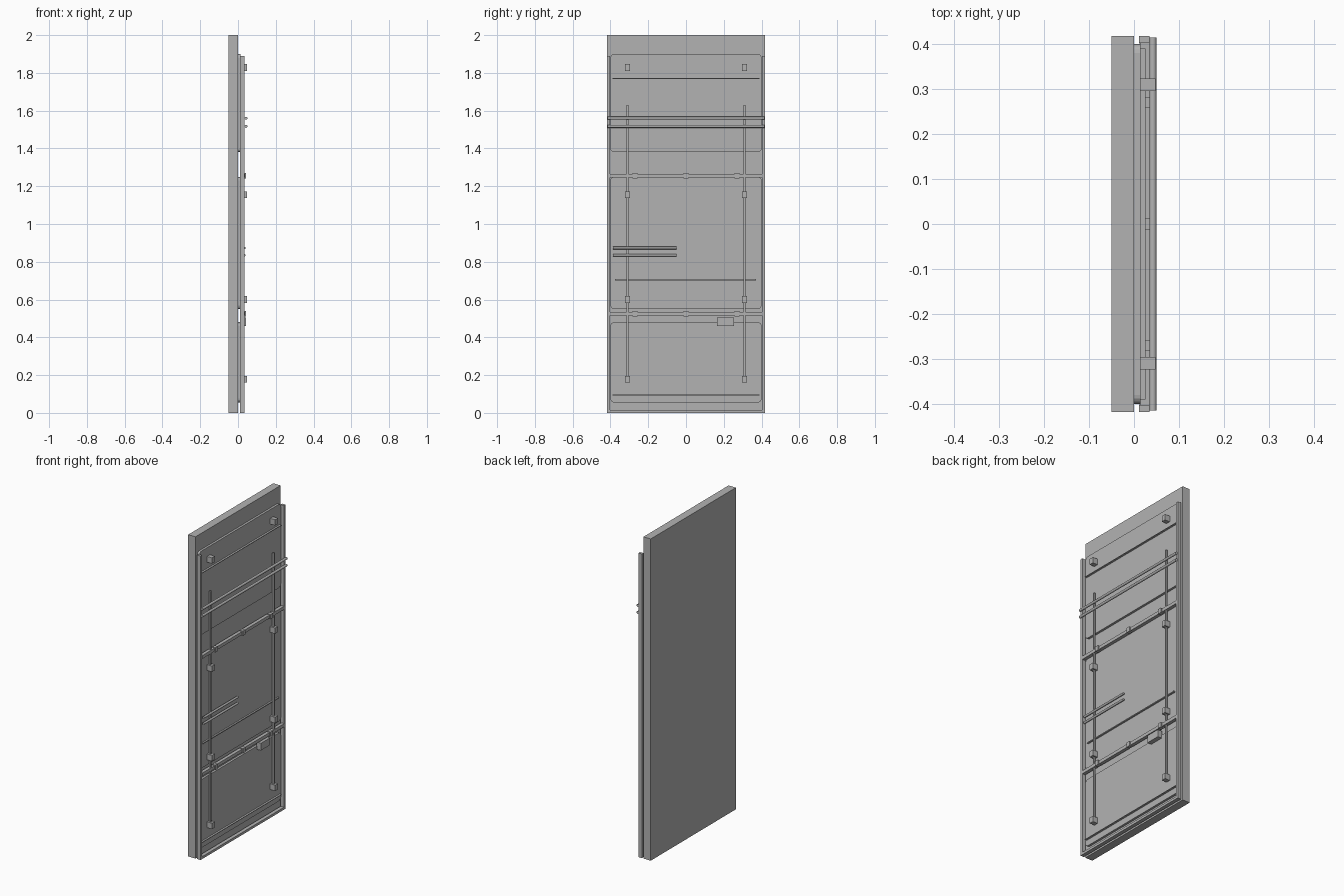
import bpy, bmesh, math
from mathutils import Matrix

if "Cube" in bpy.data.objects:
    bpy.data.objects.remove(bpy.data.objects["Cube"])

grey = bpy.data.materials.new("plain grey")
grey.diffuse_color = (0.45, 0.45, 0.45, 1)
grey.use_nodes = True
grey.node_tree.nodes["Principled BSDF"].inputs["Base Color"].default_value = grey.diffuse_color


def finish(name, bm):
    bmesh.ops.recalc_face_normals(bm, faces=bm.faces)
    mesh = bpy.data.meshes.new(name)
    bm.to_mesh(mesh)
    bm.free()
    mesh.materials.append(grey)
    ob = bpy.data.objects.new(name, mesh)
    bpy.context.collection.objects.link(ob)
    return ob


def box(name, x, y, z):
    """Box from (low, high) ranges."""
    bm = bmesh.new()
    bmesh.ops.create_cube(bm, size=1)
    for v in bm.verts:
        for i, (lo, hi) in enumerate((x, y, z)):
            v.co[i] = lo if v.co[i] < 0 else hi
    return finish(name, bm)


def panel(name, y, z, x0, x1, r):
    """Upright plate with rounded corners."""
    bm = bmesh.new()
    verts = []
    corners = ((y, z[1], 0), (-y, z[1], 90), (-y, z[0], 180), (y, z[0], 270))
    for cy, cz, start in corners:
        oy = cy - math.copysign(r, cy)
        oz = cz - r if cz == z[1] else cz + r
        for k in range(5):
            a = math.radians(start + k * 22.5)
            verts.append(bm.verts.new((x0, oy + r * math.cos(a), oz + r * math.sin(a))))
    face = bm.faces.new(verts)
    ext = bmesh.ops.extrude_face_region(bm, geom=[face], use_keep_orig=True)
    for v in ext["geom"]:
        if isinstance(v, bmesh.types.BMVert):
            v.co.x = x1
    return finish(name, bm)


def tube(name, x, z, y, r):
    """Round rod running across the width."""
    bm = bmesh.new()
    bmesh.ops.create_cone(bm, cap_ends=True, segments=12, radius1=r, radius2=r,
                          depth=y[1] - y[0],
                          matrix=Matrix.Translation((x, (y[0] + y[1]) / 2, z))
                          @ Matrix.Rotation(math.pi / 2, 4, 'X'))
    for f in bm.faces:
        f.smooth = len(f.verts) == 4
    return finish(name, bm)


# Backing slab and the three thin panels on it
box("backing_slab", (-0.05, 0), (-0.418, 0.418), (0, 2))
for name, z in (("top_panel", (1.38, 1.90)), ("middle_panel", (0.55, 1.25)),
                ("bottom_panel", (0.055, 0.48))):
    panel(name, 0.40, z, 0, 0.014, 0.02)

# Side rails, clips and vertical rods, mirrored
for s, side in ((-1, "left"), (1, "right")):
    box(side + "_rail", (0.011, 0.035), sorted((s * 0.402, s * 0.418)), (0, 1.89))
    box(side + "_rod", (0.022, 0.033), (s * 0.31 - 0.005, s * 0.31 + 0.005), (0.17, 1.63))
    for i, z in enumerate((1.828, 1.155, 0.60, 0.178)):
        box(f"{side}_clip_{i}", (0.014, 0.048), (s * 0.31 - 0.014, s * 0.31 + 0.014),
            (z - 0.018, z + 0.018))

# Cross bars with small catches
for z in (1.255, 0.525):
    box("cross_bar", (0.015, 0.036), (-0.402, 0.402), (z - 0.01, z + 0.01))
    for y in (-0.27, 0, 0.27):
        box("catch", (0.02, 0.043), (y - 0.012, y + 0.012), (z - 0.015, z + 0.015))

# Thin horizontal fins
for z in (1.77, 0.095):
    box("fin", (0.013, 0.026), (-0.39, 0.39), (z - 0.002, z + 0.002))
box("thin_strip", (0.013, 0.024), (-0.375, 0.37), (0.702, 0.708))

# Long round bars and short handle bars
for z in (1.56, 1.517):
    tube("long_bar", 0.042, z, (-0.415, 0.415), 0.008)
for z in (0.873, 0.835):
    tube("handle_bar", 0.033, z, (-0.387, -0.05), 0.007)

# Latch box and floor sill
box("latch_box", (0.013, 0.042), (0.165, 0.255), (0.46, 0.505))
box("sill", (0.012, 0.035), (-0.418, 0.418), (0, 0.015))
